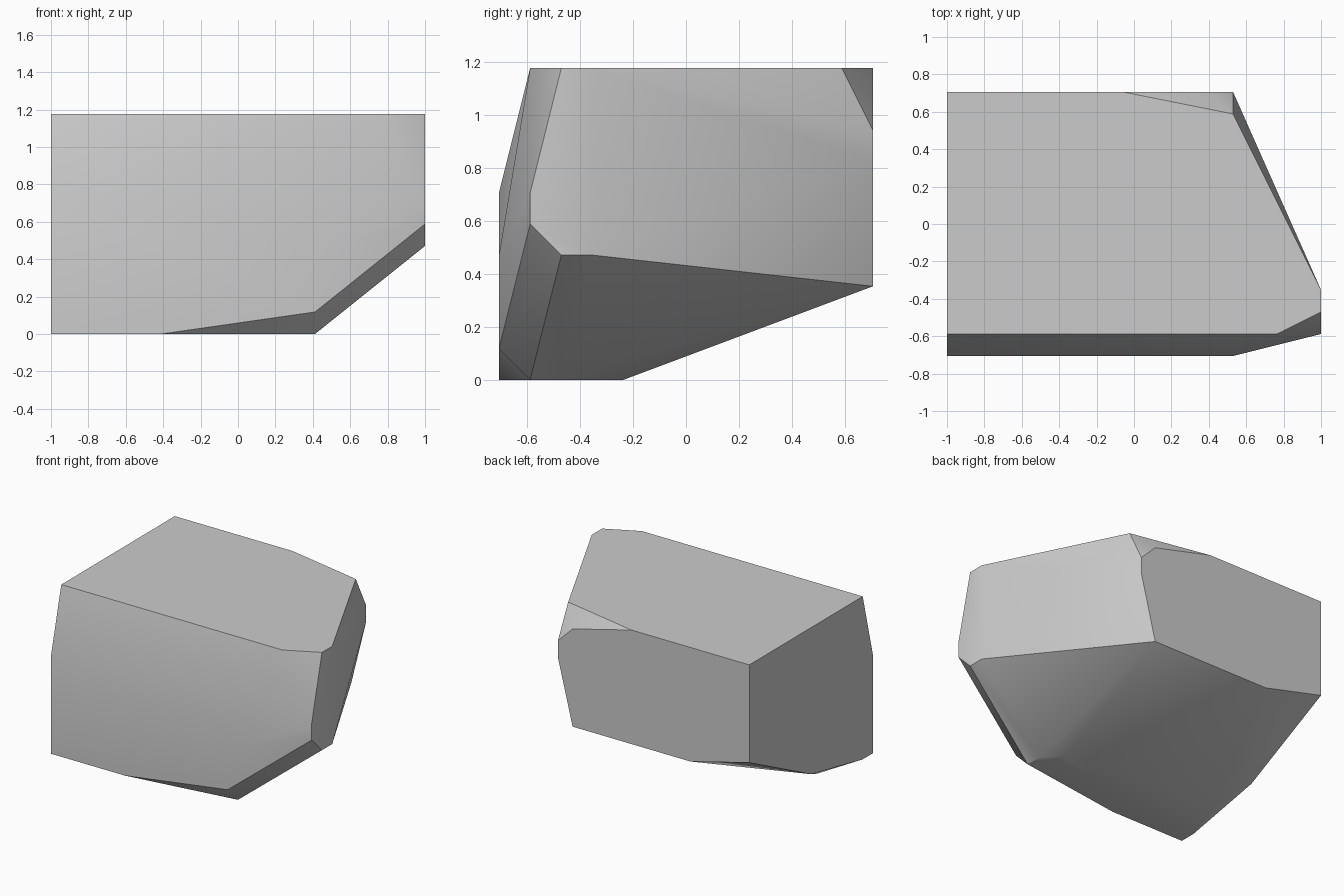
import bpy
import bmesh
import math

default_cube = bpy.data.objects.get("Cube")
if default_cube:
    bpy.data.objects.remove(default_cube, do_unlink=True)

# The boulder is chiselled on a regular grid of this step
STEP = 2 / 17
HALF_WIDTH, HALF_DEPTH = 1.0, 6 * STEP


def grid_point(x, y, z):
    return (x * STEP - HALF_WIDTH, y * STEP - HALF_DEPTH, z * STEP)


def add_section(bm, x, corners):
    """Place the (depth, height) corners of one cross-section."""
    for y, z in corners:
        bm.verts.new(grid_point(x, y, z))


# Stone material
stone = bpy.data.materials.new("grey_stone")
stone.use_nodes = True
stone_colour = (0.6, 0.6, 0.6, 1.0)
stone.diffuse_color = stone_colour
shader = next(n for n in stone.node_tree.nodes if n.type == "BSDF_PRINCIPLED")
shader.inputs["Base Color"].default_value = stone_colour

# Cross-sections from the flat left end to the tapered right end
bm = bmesh.new()
add_section(bm, 0, [(0, 0), (0, 6), (1, 10), (12, 10), (12, 4), (6, 1), (1, 0)])
add_section(bm, 1, [(4, 0)])
add_section(bm, 4, [(12, 3)])
add_section(bm, 5, [(0, 0)])
add_section(bm, 8, [(12, 10)])
add_section(bm, 9, [(4, 0)])
add_section(bm, 11, [(3, 0)])
add_section(bm, 12, [(0, 1), (1, 0), (2, 0), (12, 3), (12, 9)])
add_section(bm, 13, [(0, 4), (12, 7), (12, 8), (11, 10)])
add_section(bm, 15, [(1, 10)])
add_section(bm, 17, [(1, 5), (1, 6), (2, 10), (3, 10), (3, 4), (2, 4)])

# Wrap the corners in one convex skin and merge coplanar triangles
bmesh.ops.convex_hull(bm, input=bm.verts[:])
loose = [v for v in bm.verts if not v.link_faces]
bmesh.ops.delete(bm, geom=loose, context="VERTS")
bmesh.ops.dissolve_limit(bm, angle_limit=math.radians(0.5),
                         verts=bm.verts[:], edges=bm.edges[:])
bmesh.ops.recalc_face_normals(bm, faces=bm.faces[:])

mesh = bpy.data.meshes.new("boulder")
bm.to_mesh(mesh)
bm.free()
mesh.materials.append(stone)
boulder = bpy.data.objects.new("boulder", mesh)
bpy.context.collection.objects.link(boulder)

# Soft shading across shallow facets, crisp chiselled edges elsewhere
bpy.ops.object.select_all(action="DESELECT")
boulder.select_set(True)
bpy.context.view_layer.objects.active = boulder
bpy.ops.object.shade_smooth_by_angle(angle=math.radians(30))
